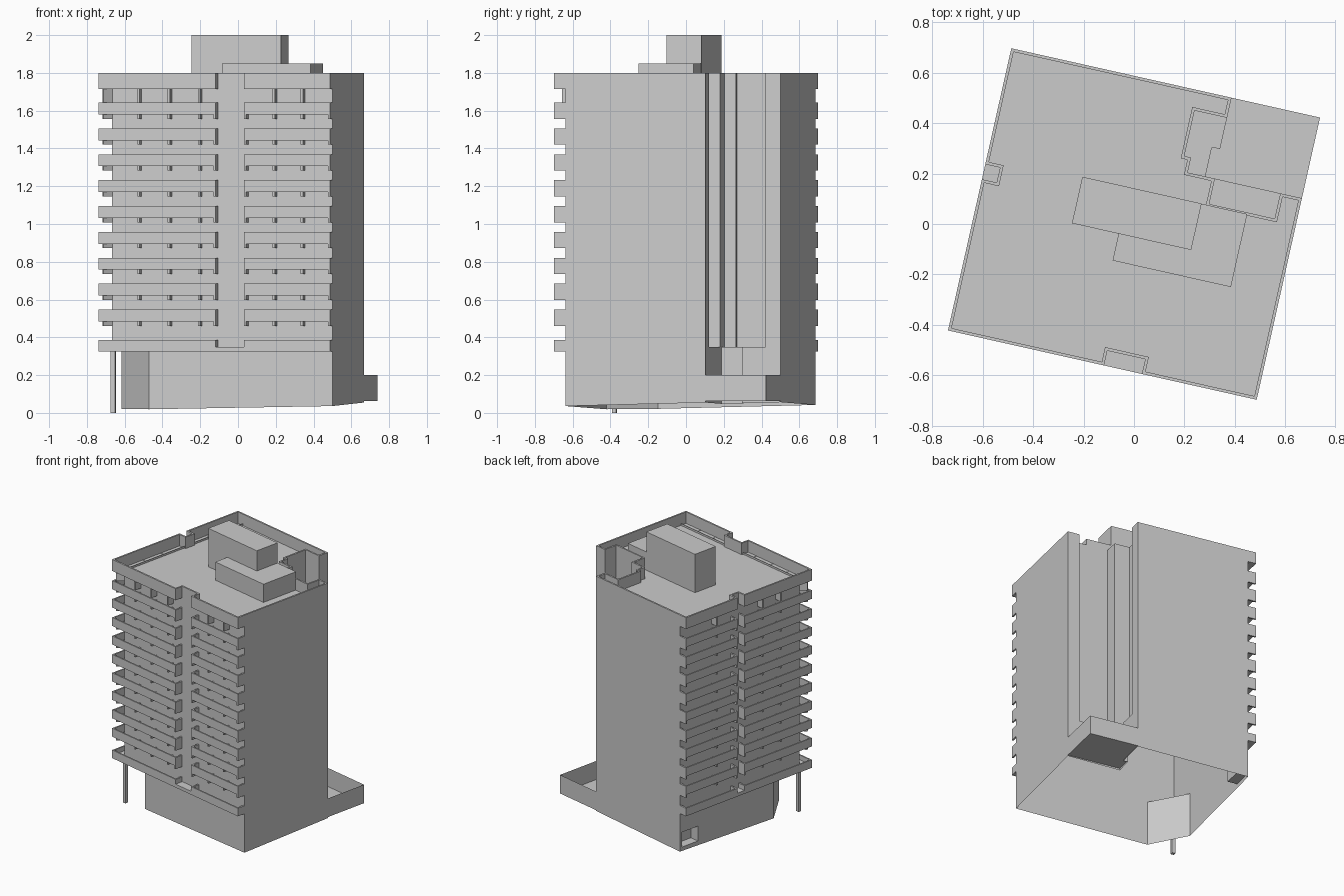
import bpy, math

if "Cube" in bpy.data.objects:
    bpy.data.objects.remove(bpy.data.objects["Cube"])

A = math.radians(-12.65)          # the whole tower is turned in plan
C, S = math.cos(A), math.sin(A)


def place(u, v, z):
    return (C * u - S * v, S * u + C * v, z)


def ground(u, v):
    x, y, _ = place(u, v, 0)
    return 0.038 + 0.022 * x + 0.02 * y


def make(name, faces):
    """One mesh from faces given as lists of (u, v, z)."""
    verts, index, polys = [], {}, []
    for f in faces:
        poly = []
        for p in f:
            k = tuple(round(c, 5) for c in p)
            if k not in index:
                index[k] = len(verts)
                verts.append(place(*k))
            poly.append(index[k])
        polys.append(poly)
    me = bpy.data.meshes.new(name)
    me.from_pydata(verts, [], polys)
    me.update()
    ob = bpy.data.objects.new(name, me)
    bpy.context.collection.objects.link(ob)
    return ob


def walls(loop, z0, z1, skip=(), closed=True):
    """Upright sheets along a plan outline; z0 None follows the ground."""
    out = []
    for i in range(len(loop) if closed else len(loop) - 1):
        if i in skip:
            continue
        a, b = loop[i], loop[(i + 1) % len(loop)]
        za, zb = (ground(*a), ground(*b)) if z0 is None else (z0, z0)
        out.append([(*a, za), (*b, zb), (*b, z1), (*a, z1)])
    return out


def flat(loop, z, up=True):
    f = [(u, v, z) for u, v in loop]
    return f if up else f[::-1]


def prism(loop, z0, z1):
    return walls(loop, z0, z1) + [flat(loop, z1), flat(loop, z0, False)]


def box(u0, u1, v0, v1, z0, z1):
    return prism([(u0, v0), (u1, v0), (u1, v1), (u0, v1)], z0, z1)


def inset(loop, d):
    """Move an axis-aligned counter-clockwise outline inwards."""
    out, n = [], len(loop)
    for i in range(n):
        p, q, r = loop[i - 1], loop[i], loop[(i + 1) % n]
        du, dv = 0, 0
        for a, b in ((p, q), (q, r)):
            l = math.dist(a, b)
            du -= (b[1] - a[1]) / l * d
            dv += (b[0] - a[0]) / l * d
        out.append((q[0] + du, q[1] + dv))
    return out


L, R, F, B = -0.628, 0.628, -0.574, 0.574      # outer faces
LI, FI = L + 0.06, F + 0.06                    # recessed walls behind balconies
ROOF, SLAB = 1.715, 0.325

# Stepped light well in the back right corner
well = [(R, 0.246), (0.54, 0.246), (0.54, 0.143), (0.274, 0.143), (0.274, 0.246),
        (0.163, 0.246), (0.163, 0.307), (0.136, 0.307), (0.136, 0.492),
        (0.268, 0.492), (0.268, B)]

# Upper walls
upper = [(LI, FI), (R, FI)] + well + [(LI, B)]
make("tower_walls", walls(upper, SLAB, 1.73))

# Ground floor walls with chamfered entrance corner and a niche at the back left
lower = [(-0.367, FI), (R, FI), (R, 0.246), (0.235, 0.246), (0.235, 0.365), (0.268, 0.365),
         (0.268, B), (LI, B), (LI, 0.555), (LI, 0.41), (LI, -0.28)]
faces = walls(lower, None, 0.35, skip=(8,))
n0, n1, zb, zt, nu = 0.555, 0.41, 0.07, 0.18, LI + 0.07
faces += walls([(LI, n0), (LI, n1)], None, zb, closed=False)
faces += walls([(LI, n0), (LI, n1)], zt, 0.35, closed=False)
faces += walls([(LI, n0), (nu, n0), (nu, n1), (LI, n1)], zb, zt, closed=False)
rect = [(LI, n1), (nu, n1), (nu, n0), (LI, n0)]
faces += [flat(rect, zb), flat(rect, zt, False)]
make("ground_floor_walls", faces)

# Light well floors
make("well_floor", [
    flat([(0.274, 0.143), (0.54, 0.143), (0.54, 0.246), (0.274, 0.246)], 0.35),
    flat([(0.136, 0.307), (0.163, 0.307), (0.163, 0.246), (0.235, 0.246), (0.235, 0.365),
          (0.268, 0.365), (0.268, 0.492), (0.136, 0.492)], 0.35)])

# Low walled yard at the back right
yard = [(R, 0.246), (R, B), (0.268, B)]
floor = yard + [(0.268, 0.365), (0.235, 0.365), (0.235, 0.246)]
make("yard", walls(yard, 0.062, 0.2, closed=False) + [flat(floor, 0.062)])

# Roof and parapet, broken by the two recessed piers
P0, P1, Q0, Q1 = 0.007, 0.161, 0.041, 0.102
outline = [(L, F), (P0, F), (P0, FI), (P1, FI), (P1, F), (R, F)] + well + \
          [(L, B), (L, Q1), (LI, Q1), (LI, Q0), (L, Q0)]
make("roof", [flat(outline, ROOF)])
inner = inset(outline, 0.012)
rim = []
for i in range(len(outline)):
    j = (i + 1) % len(outline)
    rim.append([(*outline[i], 1.8), (*outline[j], 1.8), (*inner[j], 1.8), (*inner[i], 1.8)])
make("parapet", walls(outline, ROOF, 1.8) + walls(inner[::-1], ROOF, 1.8) + rim)

# Roof plant rooms
make("plant_room_tall", box(-0.241, 0.244, -0.051, 0.138, ROOF, 2.0))
make("plant_room_low", box(-0.051, 0.43, -0.16, 0.137, ROOF, 1.85))

# First floor slab over the entrance, and the corner column
make("overhang_slab", box(L, R, F, FI, SLAB, 0.35) + box(L, LI, FI, B, SLAB, 0.35)
     + prism([(LI, FI), (-0.367, FI), (LI, -0.28)], SLAB, 0.345))
cu, cv = -0.561, -0.514
make("corner_column", box(cu - 0.012, cu + 0.012, cv - 0.012, cv + 0.012, 0, SLAB))

# Balconies: fronts, floors, end walls and dividing fins on every storey
front_runs, left_runs = [(L, P0), (P1, R)], [(F, Q0), (Q1, B)]
front_fins = [-0.413, -0.249, -0.085, 0.32, 0.473]
left_fins = [-0.302, -0.138, 0.28]
T = 0.01


def fins(z0, z1):
    out = []
    for u in front_fins:
        out += box(u - 0.006, u + 0.006, F + T, FI, z0, z1)
    for v in left_fins:
        out += box(L + T, LI, v - 0.006, v + 0.006, z0, z1)
    # slanted fin at the open corner
    out += prism([(L + 0.015, F + 0.025), (L + 0.025, F + 0.015),
                  (LI + 0.004, FI - 0.004), (LI - 0.004, FI + 0.004)], z0, z1)
    return out


def ends(z0, z1):
    out = []
    for u0, u1 in ((P0 - 0.012, P0), (P1, P1 + 0.012), (R - 0.012, R)):
        out += box(u0, u1, F, FI, z0, z1)
    for v0, v1 in ((Q0 - 0.012, Q0), (Q1, Q1 + 0.012), (B - 0.012, B)):
        out += box(L, LI, v0, v1, z0, z1)
    return out


rails, floors, fin_faces, end_faces = [], [], [], []
for k in range(10):
    top = 1.643 - 0.137 * k if k < 9 else 0.385
    low = top - 0.063 if k < 9 else 0.35
    for a, b in front_runs:
        rails += box(a, b, F, F + T, low, top)
        if k < 9:
            floors += box(max(a, LI), b, F + T, FI, low, low + 0.008)
    for a, b in left_runs:
        rails += box(L, L + T, a, b, low, top)
        if k < 9:
            floors += box(L + T, LI, a + T, b, low, low + 0.008)
    if k < 9:
        fin_faces += fins(top - 0.086, top - 0.03)
        end_faces += ends(top - 0.086, top)
    else:
        end_faces += ends(SLAB, top)
fin_faces += fins(1.643, ROOF + 0.002)
make("balcony_fronts", rails)
make("balcony_floors", floors)
make("balcony_fins", fin_faces)
make("balcony_end_walls", end_faces)
